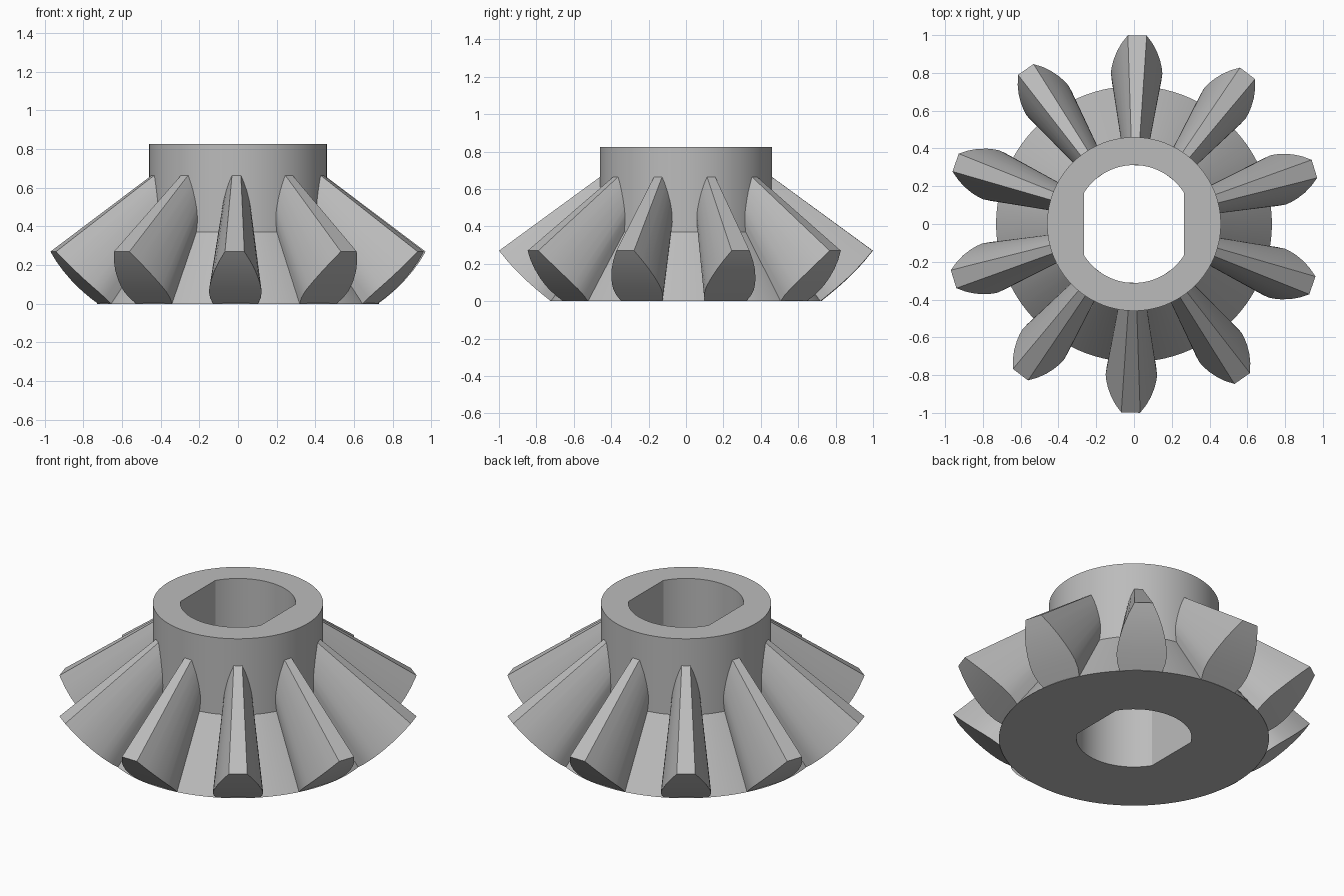
import bpy, bmesh, math

default = bpy.data.objects.get("Cube")
if default:
    bpy.data.objects.remove(default, do_unlink=True)

steel = bpy.data.materials.new("grey_steel")
steel.use_nodes = True
GREY = (0.5, 0.5, 0.5, 1)
steel.diffuse_color = GREY
steel.node_tree.nodes["Principled BSDF"].inputs["Base Color"].default_value = GREY

TEETH = 10
TURN = math.radians(-1)       # slight rotation of the tooth ring
APEX = 1.0                    # height where all tooth lines converge
SPHERE = math.hypot(0.73, APEX)  # tooth ends lie on this sphere
BORE, FLAT = 0.312, 0.265


def finish(name, bm):
    bmesh.ops.recalc_face_normals(bm, faces=bm.faces)
    mesh = bpy.data.meshes.new(name)
    bm.to_mesh(mesh)
    bm.free()
    mesh.materials.append(steel)
    obj = bpy.data.objects.new(name, mesh)
    bpy.context.collection.objects.link(obj)
    bpy.ops.object.select_all(action='DESELECT')
    obj.select_set(True)
    bpy.context.view_layer.objects.active = obj
    bpy.ops.object.shade_smooth_by_angle(angle=math.radians(25))
    return obj


def build_body():
    """Cone and hub with a double-flat bore, as one closed ring of profiles."""
    corner = math.acos(FLAT / BORE)
    stops = [-corner, corner, math.pi - corner, math.pi + corner, 2 * math.pi - corner]
    angles = []
    for a, b in zip(stops, stops[1:]):
        angles += [a + (b - a) * i / 28 for i in range(28)]
    bm = bmesh.new()
    columns = []
    for a in angles:
        c, s = math.cos(a), math.sin(a)
        # bore radius shortens where the flats cut in
        inner = min(BORE, FLAT / max(abs(c), 1e-6))
        profile = [(inner, 0), (0.73, 0), (0.46, 0.37), (0.46, 0.825), (inner, 0.825)]
        columns.append([bm.verts.new((r * c, r * s, z)) for r, z in profile])
    for i, col in enumerate(columns):
        nxt = columns[(i + 1) % len(columns)]
        for j in range(len(col)):
            k = (j + 1) % len(col)
            bm.faces.new((col[j], nxt[j], nxt[k], col[k]))
    return finish("hub_and_cone", bm)


def build_tooth(index):
    """Tooth section on the sphere, tapered toward the apex into the hub."""
    # radius and half width, from tip to root
    section = [(1.0, 0.05), (0.96, 0.082), (0.92, 0.106), (0.875, 0.124),
               (0.84, 0.133), (0.81, 0.137), (0.77, 0.132), (0.73, 0.116)]
    rows = [(r, w / r, -math.sqrt(SPHERE ** 2 - r * r)) for r, w in section]
    rows.append((0.70, 0.116 / 0.73, 0.002 - APEX))  # buried foot
    mid = TURN + math.pi / 2 + index * 2 * math.pi / TEETH
    bm = bmesh.new()
    loops = []
    for r, half, z in rows:
        loops.append([bm.verts.new((s * r * math.cos(mid + side * half),
                                    s * r * math.sin(mid + side * half),
                                    APEX + s * z))
                      for s, side in ((1, -1), (1, 1), (0.45, 1), (0.45, -1))])
    for a, b in zip(loops, loops[1:]):
        for i in range(4):
            k = (i + 1) % 4
            bm.faces.new((a[i], a[k], b[k], b[i]))
    bm.faces.new(loops[0])
    bm.faces.new(loops[-1])
    return finish(f"tooth_{index + 1}", bm)


build_body()
for n in range(TEETH):
    build_tooth(n)
